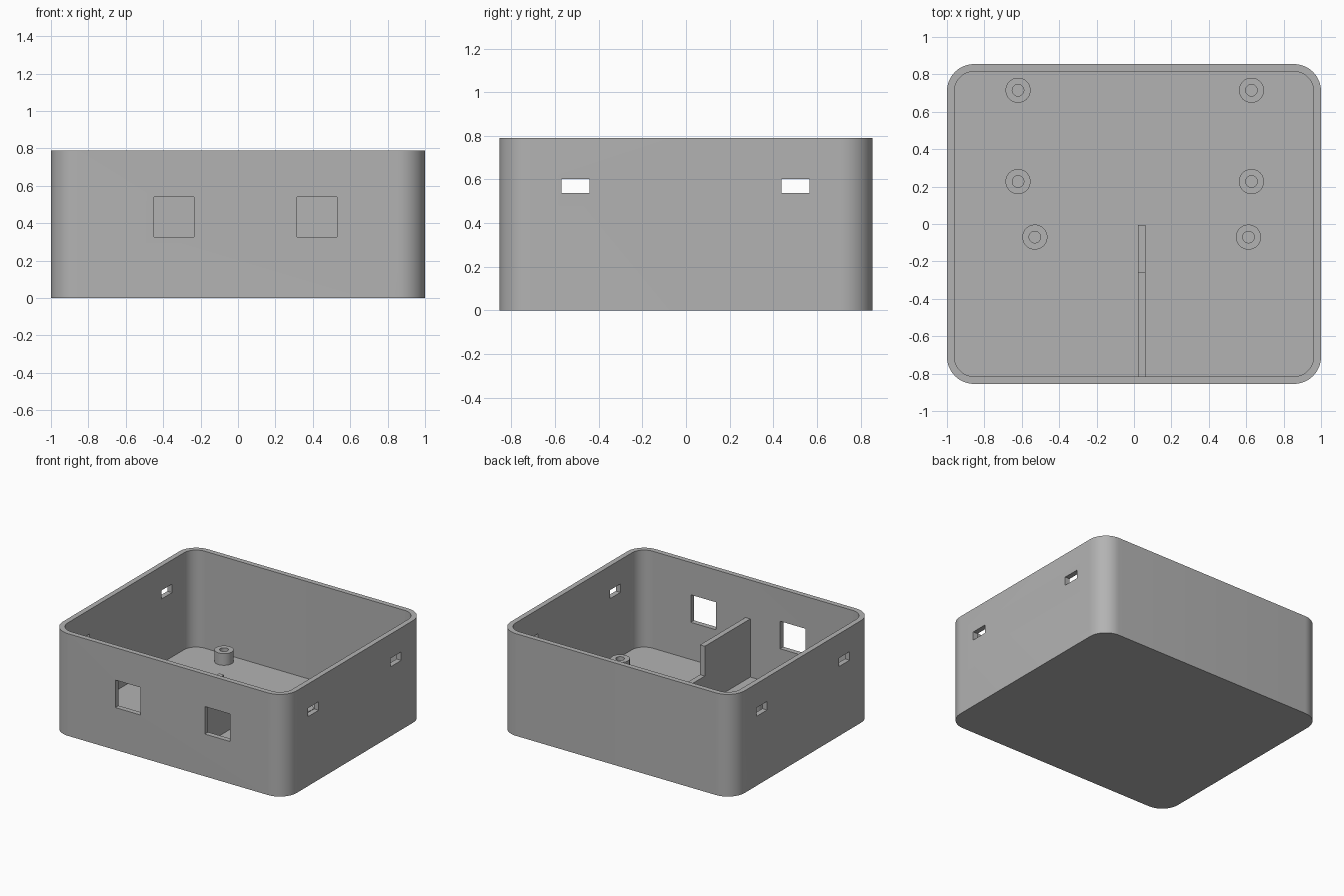
import bpy, bmesh, math

if "Cube" in bpy.data.objects:
    bpy.data.objects.remove(bpy.data.objects["Cube"])

WALL, FLOOR, HEIGHT = 0.04, 0.04, 0.79
HX, HY, RADIUS = 1.0, 0.855, 0.145

grey = bpy.data.materials.new("plain grey")
grey.diffuse_color = (0.45, 0.45, 0.45, 1)
grey.use_nodes = True
grey.node_tree.nodes["Principled BSDF"].inputs["Base Color"].default_value = grey.diffuse_color


def finish(name, bm, smooth=True):
    bmesh.ops.recalc_face_normals(bm, faces=bm.faces)
    mesh = bpy.data.meshes.new(name)
    bm.to_mesh(mesh)
    bm.free()
    ob = bpy.data.objects.new(name, mesh)
    bpy.context.collection.objects.link(ob)
    mesh.materials.append(grey)
    if smooth:
        shade(ob)
    return ob


def shade(ob):
    bpy.ops.object.select_all(action='DESELECT')
    bpy.context.view_layer.objects.active = ob
    ob.select_set(True)
    bpy.ops.object.shade_smooth_by_angle(angle=math.radians(30))


def rounded_rect(hx, hy, r, steps=12):
    pts = []
    for k, (sx, sy) in enumerate([(1, 1), (-1, 1), (-1, -1), (1, -1)]):
        for i in range(steps + 1):
            a = math.pi / 2 * (k + i / steps)
            pts.append((sx * (hx - r) + r * math.cos(a), sy * (hy - r) + r * math.sin(a)))
    return pts


def circle(x, y, r, n=40):
    return [(x + r * math.cos(2 * math.pi * i / n), y + r * math.sin(2 * math.pi * i / n)) for i in range(n)]


def cup(name, outer, inner, z0, z_floor, z1):
    """Solid with a blind pocket: outer wall, rim, inner wall, floor."""
    bm = bmesh.new()
    rings = [[bm.verts.new((x, y, z)) for x, y in pts]
             for pts, z in ((outer, z0), (outer, z1), (inner, z1), (inner, z_floor))]
    n = len(outer)
    for a, b in zip(rings, rings[1:]):
        for i in range(n):
            j = (i + 1) % n
            bm.faces.new((a[i], a[j], b[j], b[i]))
    bm.faces.new(rings[0])
    bm.faces.new(rings[-1])
    return finish(name, bm)


def add_box(bm, x0, x1, y0, y1, z0, z1):
    v = bmesh.ops.create_cube(bm, size=1)["verts"]
    bmesh.ops.scale(bm, vec=(x1 - x0, y1 - y0, z1 - z0), verts=v)
    bmesh.ops.translate(bm, vec=((x0 + x1) / 2, (y0 + y1) / 2, (z0 + z1) / 2), verts=v)


# Open box shell
shell = cup("box_shell", rounded_rect(HX, HY, RADIUS),
            rounded_rect(HX - WALL, HY - WALL, RADIUS - WALL), 0, FLOOR, HEIGHT)

# Front windows and side slots (slots pass through both side walls)
bm = bmesh.new()
for x0, x1 in ((-0.45, -0.235), (0.315, 0.53)):
    add_box(bm, x0, x1, -HY - 0.1, -HY + 0.1, 0.327, 0.54)
for side in (-1, 1):
    for y0, y1 in ((-0.57, -0.442), (0.438, 0.566)):
        add_box(bm, side * HX - 0.1, side * HX + 0.1, y0, y1, 0.537, 0.603)
cutter = finish("opening_cutter", bm, smooth=False)
cutter.hide_render = True
mod = shell.modifiers.new("openings", 'BOOLEAN')
mod.operation, mod.solver, mod.object = 'DIFFERENCE', 'EXACT', cutter
bpy.context.view_layer.objects.active = shell
bpy.ops.object.select_all(action='DESELECT')
shell.select_set(True)
bpy.ops.object.modifier_apply(modifier=mod.name)
bpy.data.objects.remove(cutter)
shade(shell)

# Screw posts: four short at the back, two taller in the middle
for x, y, top in ((-0.62, 0.715, 0.13), (0.628, 0.715, 0.13), (-0.62, 0.227, 0.13),
                  (0.628, 0.227, 0.13), (-0.53, -0.07, 0.31), (0.612, -0.07, 0.31)):
    cup("screw_post", circle(x, y, 0.067), circle(x, y, 0.031), FLOOR - 0.01, FLOOR + 0.001, top)

# Stepped divider running back from the front wall
bm = bmesh.new()
profile = [(-0.82, FLOOR - 0.01), (-0.005, FLOOR - 0.01), (-0.005, 0.26),
           (-0.26, 0.26), (-0.26, 0.49), (-0.82, 0.49)]
face = bm.faces.new([bm.verts.new((0.021, y, z)) for y, z in profile])
ext = bmesh.ops.extrude_face_region(bm, geom=[face])["geom"]
bmesh.ops.translate(bm, vec=(0.041, 0, 0), verts=[g for g in ext if isinstance(g, bmesh.types.BMVert)])
# extrude keeps the first face, so both caps are present
finish("divider", bm, smooth=False)
